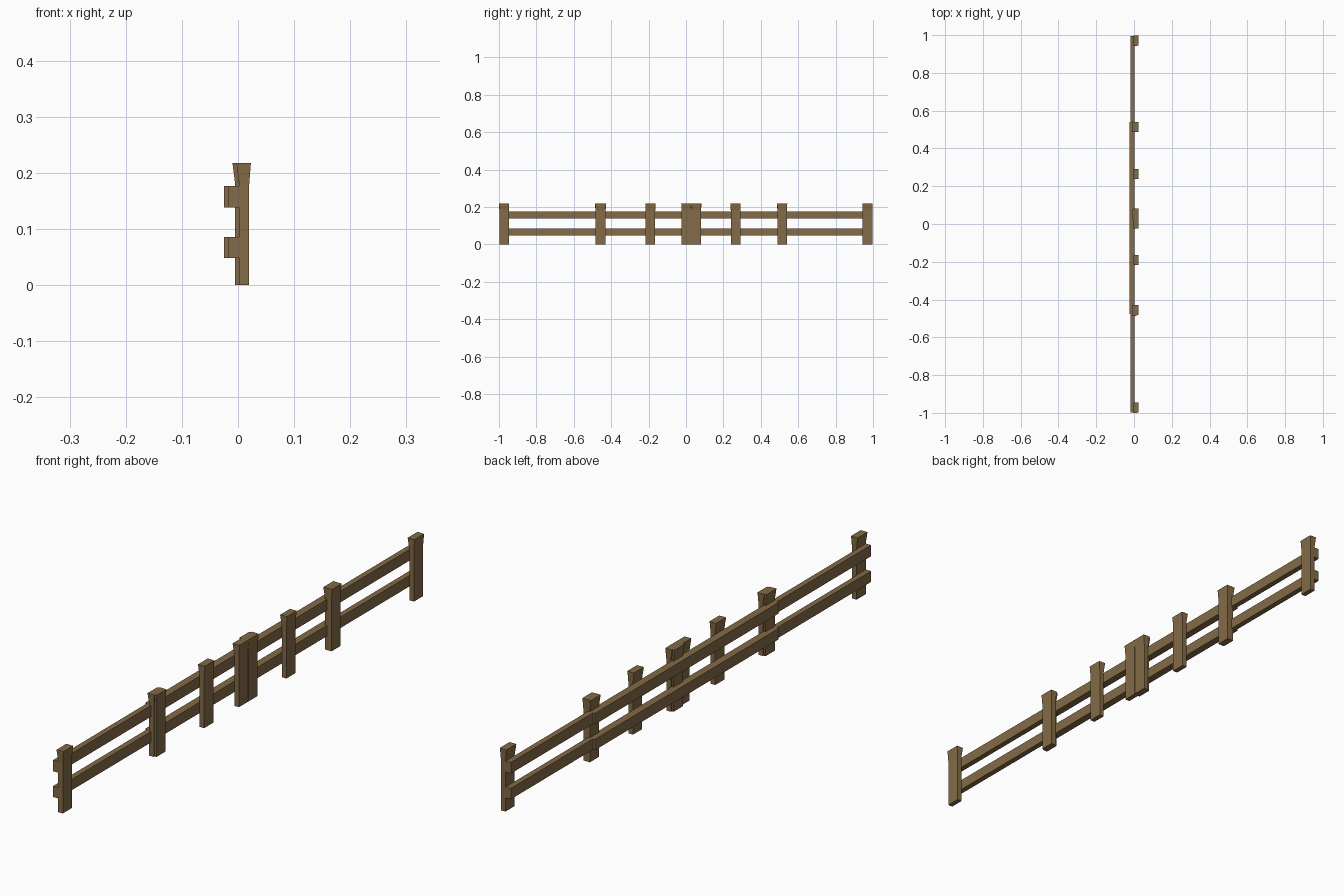
import bpy, bmesh

if "Cube" in bpy.data.objects:
    bpy.data.objects.remove(bpy.data.objects["Cube"])

wood = bpy.data.materials.new("brown wood")
wood.diffuse_color = (0.23, 0.145, 0.062, 1)
wood.use_nodes = True
wood.node_tree.nodes["Principled BSDF"].inputs["Base Color"].default_value = wood.diffuse_color


def finish(name, bm):
    bmesh.ops.recalc_face_normals(bm, faces=bm.faces)
    me = bpy.data.meshes.new(name)
    bm.to_mesh(me)
    bm.free()
    me.materials.append(wood)
    ob = bpy.data.objects.new(name, me)
    bpy.context.collection.objects.link(ob)
    return ob


def post(name, y, dx=0.0):
    """Square post with a head that flares out above the upper rail."""
    bm = bmesh.new()
    rings = []
    # z, back x, front x, half width at back, half width at front
    for z, xb, xf, wb, wf in ((0, 0.002, 0.020, 0.0255, 0.0255),
                              (0.18, 0.002, 0.020, 0.0255, 0.0255),
                              (0.218, -0.003, 0.023, 0.0275, 0.0265)):
        rings.append([bm.verts.new((px + dx, y + py, z)) for px, py in
                      ((xb, -wb), (xf, -wf), (xf, wf), (xb, wb))])
    for a, b in zip(rings, rings[1:]):
        for i in range(4):
            j = (i + 1) % 4
            bm.faces.new((a[i], a[j], b[j], b[i]))
    bm.faces.new(rings[0])
    bm.faces.new(rings[-1])
    finish(name, bm)


def rail(name, y0, y1, z0, z1, dx=0.0):
    """Flat plank running along y behind the posts."""
    bm = bmesh.new()
    bmesh.ops.create_cube(bm, size=1)
    for v in bm.verts:
        v.co.x = (0.002 if v.co.x > 0 else -0.018) + dx
        v.co.y = y1 if v.co.y > 0 else y0
        v.co.z = z1 if v.co.z > 0 else z0
    finish(name, bm)


BACK = -0.007  # the overlapping middle section sits slightly behind

# Posts of the two long sections
for y in (-0.9725, -0.455, -0.19, 0.002, 0.055, 0.265, 0.514, 0.9705):
    post("front_post", y)

# Posts of the middle section
for y in (-0.459, 0.05, 0.514):
    post("back_post", y, BACK)

# Lower and upper rails
for label, z0, z1 in (("lower", 0.048, 0.086), ("upper", 0.138, 0.177)):
    rail(label + "_left_rail", -0.998, 0.015, z0, z1)
    rail(label + "_right_rail", 0.015, 0.995, z0, z1)
    rail(label + "_middle_rail", -0.477, 0.54, z0, z1, BACK)
